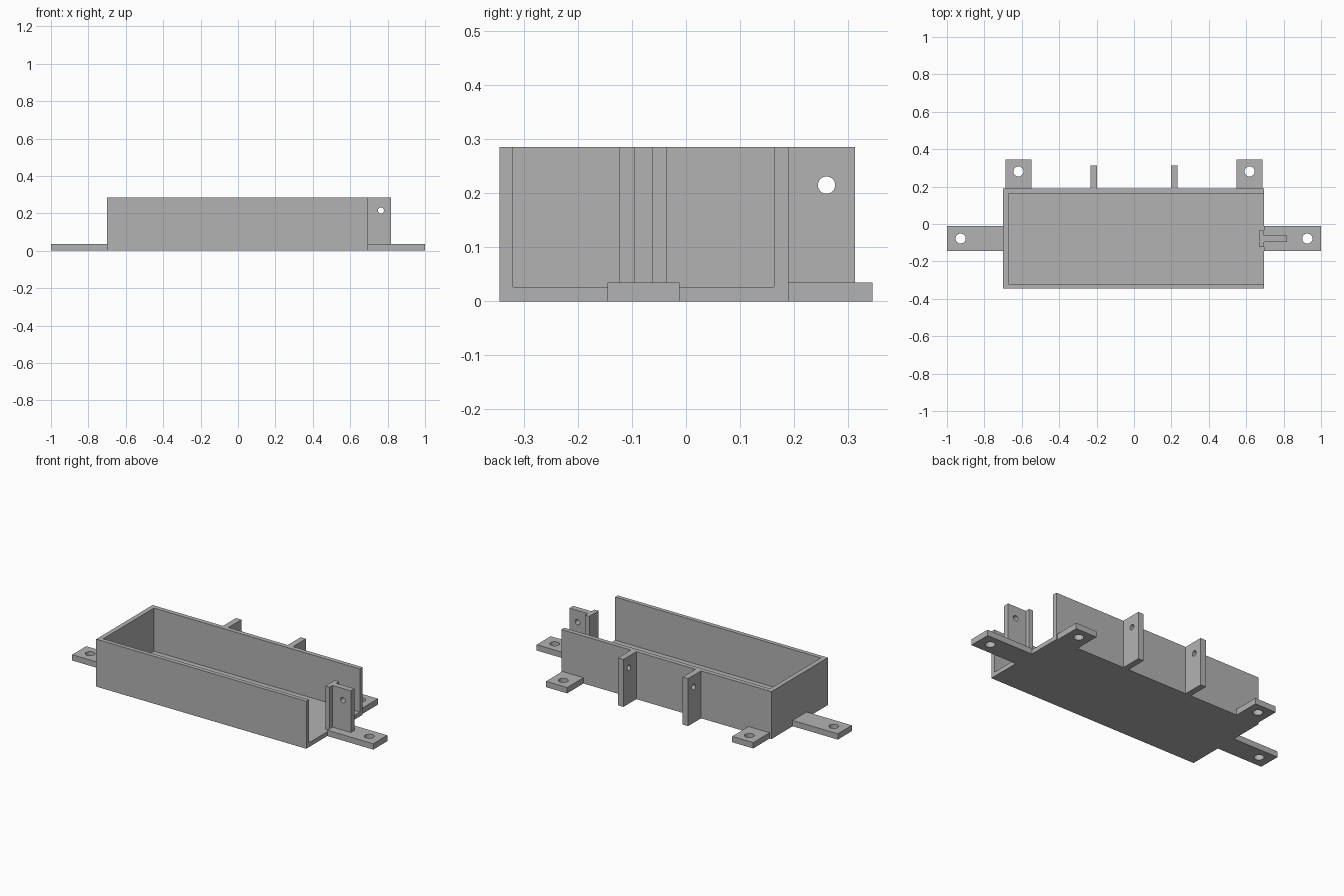
import bpy
import math
from mathutils import Matrix, Vector

cube = bpy.data.objects.get("Cube")
if cube:
    bpy.data.objects.remove(cube, do_unlink=True)

grey = bpy.data.materials.new("plain grey")
grey.use_nodes = True
grey.diffuse_color = (0.45, 0.45, 0.45, 1)
grey.node_tree.nodes["Principled BSDF"].inputs["Base Color"].default_value = grey.diffuse_color

HEIGHT = 0.285
TAB = 0.035
FLOOR = 0.026


def activate(obj):
    bpy.ops.object.select_all(action='DESELECT')
    obj.select_set(True)
    bpy.context.view_layer.objects.active = obj


def box(name, low, high):
    low, high = Vector(low), Vector(high)
    bpy.ops.mesh.primitive_cube_add(size=1, location=(low + high) / 2)
    obj = bpy.context.object
    obj.name = name
    obj.scale = high - low
    bpy.ops.object.transform_apply(location=False, rotation=False, scale=True)
    obj.data.materials.append(grey)
    return obj


def cut(obj, cutter):
    activate(obj)
    mod = obj.modifiers.new("cut", 'BOOLEAN')
    mod.operation = 'DIFFERENCE'
    mod.solver = 'EXACT'
    mod.object = cutter
    bpy.ops.object.modifier_apply(modifier=mod.name)
    bpy.data.objects.remove(cutter, do_unlink=True)


def drill(obj, centre, radius, axis):
    turn = {'X': (0, math.pi / 2, 0), 'Y': (math.pi / 2, 0, 0), 'Z': (0, 0, 0)}[axis]
    bpy.ops.mesh.primitive_cylinder_add(vertices=32, radius=radius, depth=0.2,
                                        location=centre, rotation=turn)
    cutter = bpy.context.object
    cutter.hide_render = True
    cut(obj, cutter)
    activate(obj)
    bpy.ops.object.shade_smooth_by_angle(angle=math.radians(30))


# Tray, open on top and at its left end
tray = box("tray", (-0.7, -0.345, 0), (0.695, 0.19, HEIGHT))
hollow = box("hollow", (-0.672, -0.32, FLOOR), (0.8, 0.163, 0.4))
hollow.hide_render = True
cut(tray, hollow)

# End and rear mounting tabs
for side, s, edge in (("left", 1, 0.695), ("right", -1, 0.7)):
    xs = sorted((s * edge, s))
    tab = box(side + "_end_tab", (xs[0], -0.145, 0), (xs[1], -0.012, TAB))
    drill(tab, (s * 0.927, -0.078, TAB / 2), 0.027, 'Z')

    x = s * 0.618
    tab = box(side + "_rear_tab", (x - 0.07, 0.19, 0), (x + 0.07, 0.345, TAB))
    drill(tab, (x, 0.281, TAB / 2), 0.027, 'Z')

    # Upright fins behind the tray
    x = s * 0.215
    fin = box(side + "_rear_fin", (x - 0.018, 0.19, 0), (x + 0.018, 0.313, HEIGHT))
    drill(fin, (x, 0.26, 0.215), 0.016, 'X')

# T-shaped bracket at the open end
box("bracket_flange", (0.667, -0.123, FLOOR), (0.695, -0.035, HEIGHT))
web = box("bracket_web", (0.695, -0.096, TAB), (0.817, -0.061, HEIGHT))
drill(web, (0.764, -0.078, 0.215), 0.016, 'Y')
